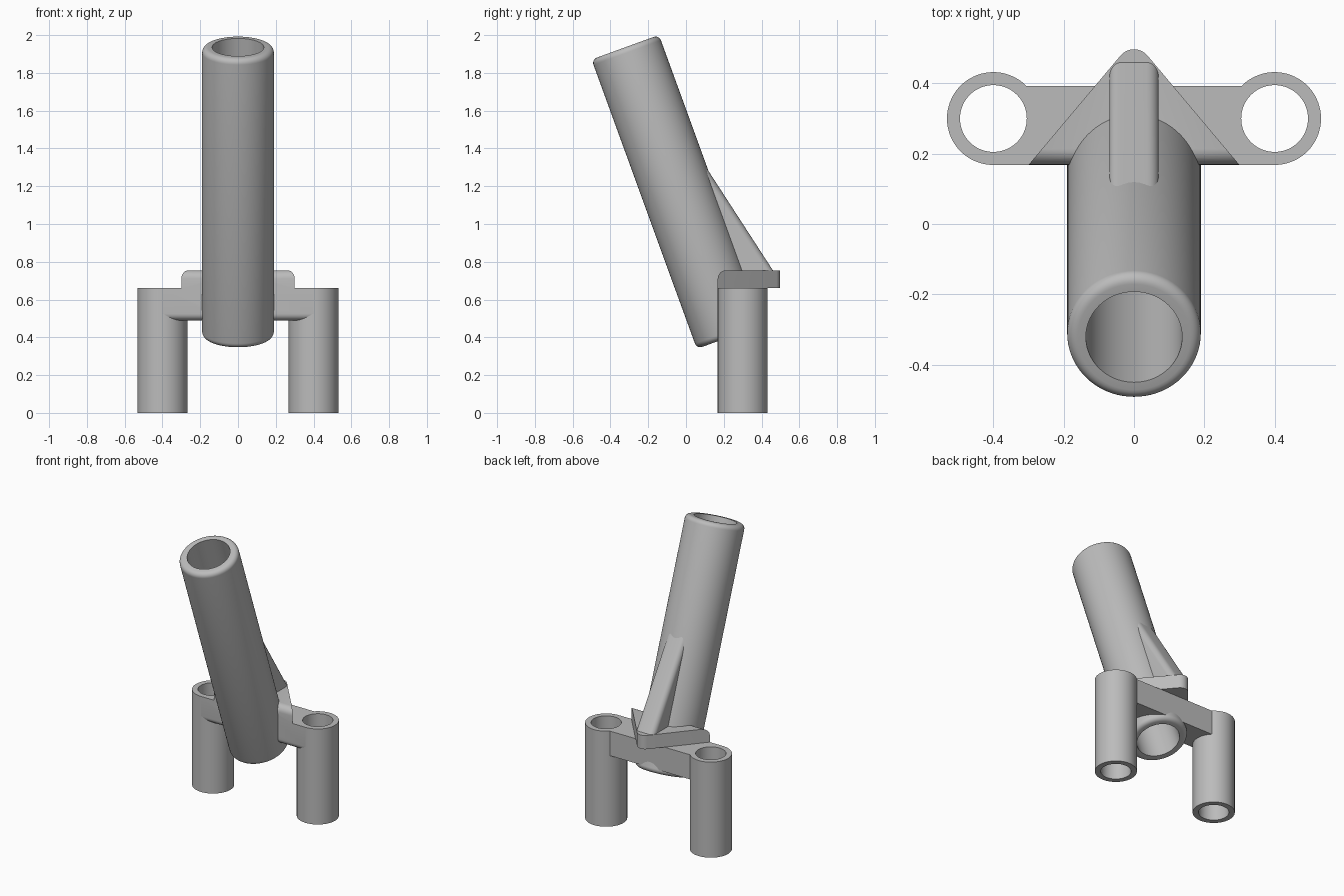
import bpy, bmesh, math
from math import radians, sin, cos
from mathutils import Vector, Matrix

if "Cube" in bpy.data.objects:
    bpy.data.objects.remove(bpy.data.objects["Cube"], do_unlink=True)

GREY = (0.5, 0.5, 0.5, 1)
mat = bpy.data.materials.new("plain grey")
mat.use_nodes = True
mat.diffuse_color = GREY
mat.node_tree.nodes["Principled BSDF"].inputs["Base Color"].default_value = GREY

TILT = radians(20)
TUBE_BASE = Vector((0, 0.236, 0.404))
TUBE_LEN, TUBE_R, TUBE_BORE = 1.63, 0.19, 0.137
LEG_X, LEG_Y, LEG_H, LEG_R, LEG_BORE = 0.4, 0.3, 0.66, 0.132, 0.095
PLATE_TOP = 0.755


def finish(name, bm):
    bmesh.ops.recalc_face_normals(bm, faces=bm.faces)
    mesh = bpy.data.meshes.new(name)
    bm.to_mesh(mesh)
    bm.free()
    mesh.materials.append(mat)
    obj = bpy.data.objects.new(name, mesh)
    bpy.context.collection.objects.link(obj)
    return obj


def activate(obj):
    bpy.ops.object.select_all(action='DESELECT')
    obj.select_set(True)
    bpy.context.view_layer.objects.active = obj


def smooth(obj):
    activate(obj)
    bpy.ops.object.shade_smooth_by_angle(angle=radians(32))


def pipe(name, outer, bore, length, fillet, matrix):
    """Hollow tube spun from a closed wall profile, outer rims rounded."""
    wall = [(bore, 0), (bore, length)]
    if fillet:
        for k in range(7):
            a = radians(90 - 15 * k)
            wall.append((outer - fillet + fillet * cos(a), length - fillet + fillet * sin(a)))
        wall += [(r, length - z) for r, z in reversed(wall[2:])]
    else:
        wall += [(outer, length), (outer, 0)]
    bm = bmesh.new()
    vs = [bm.verts.new((r, 0, z)) for r, z in wall]
    edges = [bm.edges.new((vs[i - 1], vs[i])) for i in range(len(vs))]
    bmesh.ops.spin(bm, geom=vs + edges, cent=(0, 0, 0), axis=(0, 0, 1),
                   angle=math.tau, steps=72, use_merge=True)
    bmesh.ops.remove_doubles(bm, verts=bm.verts, dist=1e-5)
    bm.transform(matrix)
    obj = finish(name, bm)
    smooth(obj)
    return obj


def prism(name, points, sweep, rounded, radius):
    """Extruded outline; edges picked by the rule are rounded."""
    bm = bmesh.new()
    face = bm.faces.new([bm.verts.new(p) for p in points])
    new = bmesh.ops.extrude_face_region(bm, geom=[face])["geom"]
    bmesh.ops.translate(bm, vec=sweep, verts=[v for v in new if isinstance(v, bmesh.types.BMVert)])
    picked = [e for e in bm.edges if rounded(e.verts[0].co, e.verts[1].co)]
    bmesh.ops.bevel(bm, geom=picked, offset=radius, segments=6, profile=0.5, affect='EDGES')
    return finish(name, bm)


def cut(obj, cutters):
    for c in cutters:
        mod = obj.modifiers.new("bore", 'BOOLEAN')
        mod.operation, mod.solver, mod.object = 'DIFFERENCE', 'EXACT', c
        activate(obj)
        bpy.ops.object.modifier_apply(modifier=mod.name)


def cutter(radius, length, matrix):
    bm = bmesh.new()
    bmesh.ops.create_cone(bm, cap_ends=True, segments=72, radius1=radius, radius2=radius,
                          depth=length * 1.2, matrix=matrix @ Matrix.Translation((0, 0, length / 2)))
    obj = finish("bore_cutter", bm)
    obj.hide_render = True
    return obj


# Tilted main tube and the two upright legs
tube_matrix = Matrix.Translation(TUBE_BASE) @ Matrix.Rotation(TILT, 4, 'X')
pipe("main_tube", TUBE_R, TUBE_BORE, TUBE_LEN, 0.03, tube_matrix)
tube_cutter = cutter(TUBE_BORE + 0.008, TUBE_LEN, tube_matrix)
leg_cutters = []
for side, s in (("left", 1), ("right", -1)):
    m = Matrix.Translation((s * LEG_X, LEG_Y, 0))
    pipe(side + "_leg_tube", LEG_R, LEG_BORE, LEG_H, 0, m)
    leg_cutters.append(cutter(LEG_BORE + 0.008, LEG_H, m))

# Cross bar joining the legs, lower front edge rounded
front, back, low = LEG_Y - LEG_R, 0.393, 0.49
bar = prism("cross_bar",
            [(-LEG_X, y, z) for y, z in ((front, low), (back, low), (back, LEG_H), (front, LEG_H))],
            (2 * LEG_X, 0, 0),
            lambda a, b: max(a.y, b.y) < front + 0.01 and max(a.z, b.z) < low + 0.01, 0.035)
cut(bar, [tube_cutter] + leg_cutters)
smooth(bar)

# Triangular gusset plate with a rounded tip and rounded upper front edge
tip = [(0.05 * cos(radians(a)), 0.447 + 0.05 * sin(radians(a))) for a in range(40, 141, 10)]
outline = [(-0.3, front), (0.3, front)] + tip
plate = prism("gusset_plate", [(x, y, LEG_H) for x, y in outline], (0, 0, PLATE_TOP - LEG_H),
              lambda a, b: max(a.y, b.y) < front + 0.01 and min(a.z, b.z) > PLATE_TOP - 0.01, 0.045)
cut(plate, [tube_cutter])
smooth(plate)

# Sloping rib bracing the tube against the plate
half, foot = 0.07, PLATE_TOP - 0.005
rib = prism("support_rib", [(-half, 0.28, foot), (-half, 0.463, foot), (-half, 0.05, 1.387)],
            (2 * half, 0, 0),
            lambda a, b: abs(a.x - b.x) < 0.01 and abs(a.y - b.y) > 0.3, 0.035)
cut(rib, [tube_cutter])
smooth(rib)

for c in [tube_cutter] + leg_cutters:
    bpy.data.objects.remove(c, do_unlink=True)
